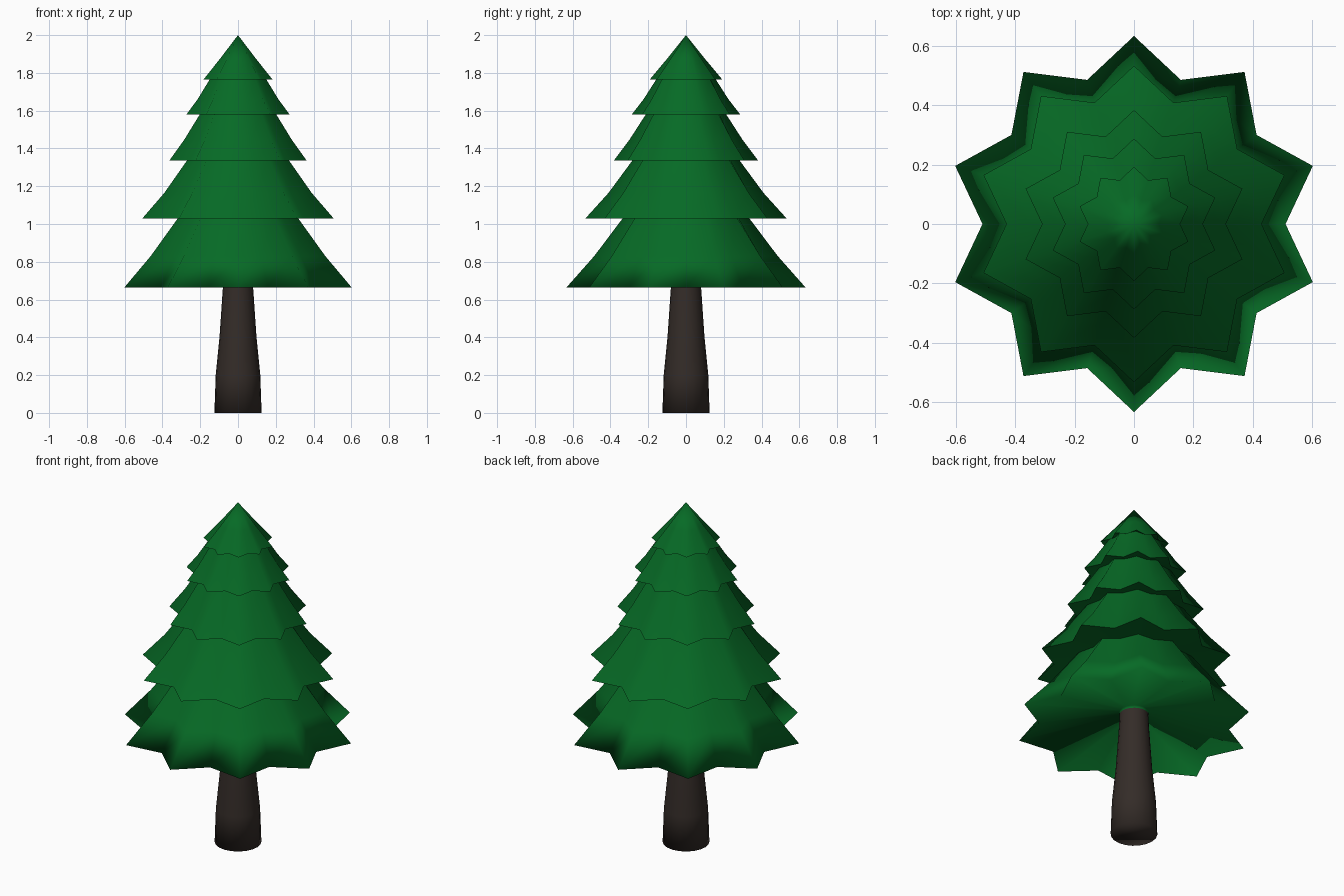
import bpy, bmesh
from math import pi, sin, cos

if "Cube" in bpy.data.objects:
    bpy.data.objects.remove(bpy.data.objects["Cube"])


def material(name, color):
    m = bpy.data.materials.new(name)
    m.diffuse_color = color
    m.use_nodes = True
    m.node_tree.nodes["Principled BSDF"].inputs["Base Color"].default_value = m.diffuse_color
    return m


def lathe(name, rings, sides, mat, cap_bottom=False, sharp=()):
    """Skin rings of (tip radius, valley ratio, z); radius 0 makes a pole."""
    bm = bmesh.new()
    loops = []
    for r, ratio, z in rings:
        if r == 0:
            loops.append([bm.verts.new((0, 0, z))] * sides)
            continue
        loops.append([bm.verts.new((r * k * cos(a), r * k * sin(a), z))
                      for i in range(sides)
                      for a, k in [(pi / 2 + 2 * pi * i / sides, ratio if i % 2 else 1)]])
    for lo, hi in zip(loops, loops[1:]):
        for i in range(sides):
            j = (i + 1) % sides
            bm.faces.new(list(dict.fromkeys([lo[i], lo[j], hi[j], hi[i]])))
    if cap_bottom:
        bm.faces.new(loops[0][::-1])
    for f in bm.faces:
        f.smooth = True
    for n in sharp:
        for i in range(sides):
            bm.edges.get((loops[n][i - 1], loops[n][i])).smooth = False
    me = bpy.data.meshes.new(name)
    bm.to_mesh(me)
    bm.free()
    me.materials.append(mat)
    ob = bpy.data.objects.new(name, me)
    bpy.context.collection.objects.link(ob)
    return ob


green = material("needles", (0.002, 0.145, 0.019, 1))
brown = material("bark", (0.034, 0.025, 0.021, 1))

# Trunk, flared at the foot
lathe("trunk", [(0.125, 1, 0), (0.118, 1, 0.2), (0.098, 1, 0.4), (0.08, 1, 0.665), (0.076, 1, 0.76)],
      20, brown, cap_bottom=True)

# Crown as one continuous skin: rim radius, rim z, mid radius, mid z, top radius, top z
tiers = [
    (0.632, 0.665, 0.486, 0.83, 0.32, 1.05),
    (0.532, 1.03, 0.41, 1.165, 0.27, 1.355),
    (0.383, 1.335, 0.30, 1.445, 0.20, 1.60),
    (0.287, 1.58, 0.225, 1.66, 0.145, 1.785),
    (0.192, 1.765, 0.10, 1.875, 0, 2.0),
]
# Underside rises from the lowest rim to a collar on the trunk
rings = [(0.078, 1, 0.735), (0.079, 1, 0.75)]
sharp = []
for n, (rr, rz, mr, mz, tr, tz) in enumerate(tiers):
    if n:
        sharp += [len(rings) - 1, len(rings)]
    rings += [(rr, 0.806, rz), (mr, 0.84, mz), (tr, 0.88, tz)]
lathe("branches", rings, 20, green, sharp=sharp)
